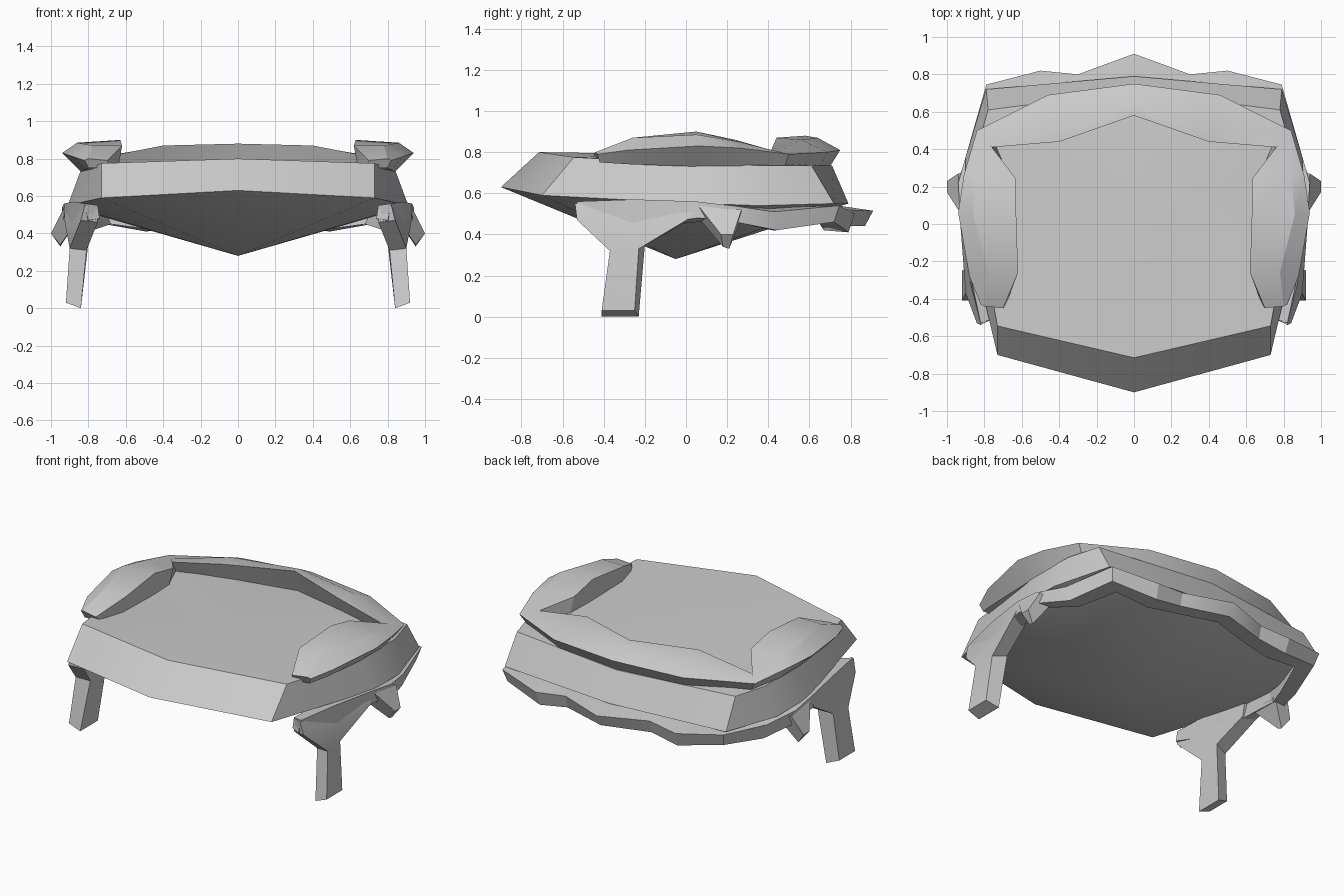
import bpy, bmesh, math


def finish(name, bm):
    """Make a half mesh into a mirrored object with crisp edges."""
    bmesh.ops.recalc_face_normals(bm, faces=bm.faces)
    me = bpy.data.meshes.new(name)
    bm.to_mesh(me)
    bm.free()
    me.shade_smooth()
    me.set_sharp_from_angle(angle=math.radians(22))
    ob = bpy.data.objects.new(name, me)
    bpy.context.collection.objects.link(ob)
    mod = ob.modifiers.new("Mirror", 'MIRROR')
    mod.use_clip = True
    return ob


def loft(name, sections, cap_end=True):
    """Bridge closed cross-sections; leave the end open where it meets x = 0."""
    bm = bmesh.new()
    rings = [[bm.verts.new(p) for p in s] for s in sections]
    for a, b in zip(rings, rings[1:]):
        n = len(a)
        for i in range(n):
            bm.faces.new((a[i], a[(i + 1) % n], b[(i + 1) % n], b[i]))
    bm.faces.new(rings[0])
    if cap_end:
        bm.faces.new(rings[-1])
    return finish(name, bm)


# Body slab with faceted bowl underneath and shallow fanned top
upper = [(0, -.715, .80), (.73, -.545, .775), (.84, .06, .74),
         (.84, .40, .735), (.78, .61, .735), (0, .71, .735)]
lower = [(0, -.90, .63), (.73, -.70, .59), (.91, .06, .55),
         (.90, .36, .54), (.79, .72, .55), (0, .79, .55)]
bm = bmesh.new()
up = [bm.verts.new(p) for p in upper]
lo = [bm.verts.new(p) for p in lower]
top = bm.verts.new((0, -.07, .79))
bottom = bm.verts.new((0, -.05, .28))
for i in range(len(up) - 1):
    bm.faces.new((lo[i], lo[i + 1], up[i + 1], up[i]))
    bm.faces.new((up[i], up[i + 1], top))
    bm.faces.new((lo[i + 1], lo[i], bottom))
finish("body", bm)

# Raised horseshoe rim: inner top, outer top, outer edge, outer base, inner base
loft("upper_rim", [
    [(.70, -.45, .79), (.80, -.44, .80), (.82, -.43, .79), (.80, -.42, .75), (.68, -.42, .75)],
    [(.62, -.26, .87), (.78, -.26, .87), (.88, -.28, .81), (.82, -.26, .74), (.64, -.26, .75)],
    [(.63, .05, .90), (.86, .05, .885), (.94, .06, .83), (.84, .05, .73), (.65, .05, .74)],
    [(.63, .24, .86), (.84, .26, .85), (.91, .26, .82), (.84, .26, .73), (.66, .24, .74)],
    [(.76, .41, .80), (.79, .45, .80), (.84, .50, .79), (.80, .48, .73), (.74, .43, .73)],
    [(.40, .44, .87), (.44, .56, .86), (.46, .69, .80), (.44, .65, .73), (.40, .52, .74)],
    [(0, .58, .88), (0, .64, .87), (0, .75, .81), (0, .70, .73), (0, .61, .74)],
], cap_end=False)

# Lower skirt: outer top, outer base, inner base, inner top
loft("lower_skirt", [
    [(.82, -.53, .56), (.80, -.53, .47), (.74, -.50, .48), (.75, -.50, .55)],
    [(.88, -.25, .57), (.89, -.26, .44), (.80, -.26, .43), (.76, -.25, .55)],
    [(.93, .05, .56), (.93, .06, .48), (.85, .06, .46), (.82, .05, .55)],
    [(.94, .22, .54), (.94, .24, .46), (.86, .24, .46), (.84, .22, .55)],
    [(.88, .43, .51), (.86, .44, .42), (.77, .42, .42), (.80, .42, .53)],
    [(.79, .745, .54), (.77, .72, .46), (.68, .65, .45), (.72, .66, .54)],
    [(.50, .82, .50), (.49, .79, .41), (.46, .67, .42), (.48, .68, .52)],
    [(.30, .80, .52), (.30, .78, .44), (.30, .67, .45), (.30, .68, .53)],
    [(0, .91, .515), (0, .87, .44), (0, .76, .45), (0, .74, .54)],
], cap_end=False)

# Front legs flaring into the skirt
loft("front_leg", [
    [(.92, -.41, .03), (.92, -.25, .03), (.84, -.23, 0), (.84, -.41, 0)],
    [(.90, -.37, .32), (.89, -.23, .33), (.80, -.20, .35), (.81, -.35, .31)],
    [(.84, -.53, .47), (.93, .02, .48), (.83, .0, .46), (.75, -.50, .46)],
    [(.82, -.54, .55), (.92, .06, .55), (.80, .06, .55), (.75, -.50, .55)],
])

# Side spurs pointing down and outward
loft("side_spur", [
    [(.93, .06, .54), (.94, .27, .52), (.85, .27, .48), (.85, .06, .48)],
    [(1.0, .17, .40), (1.0, .23, .40), (.95, .21, .33), (.95, .18, .34)],
])
